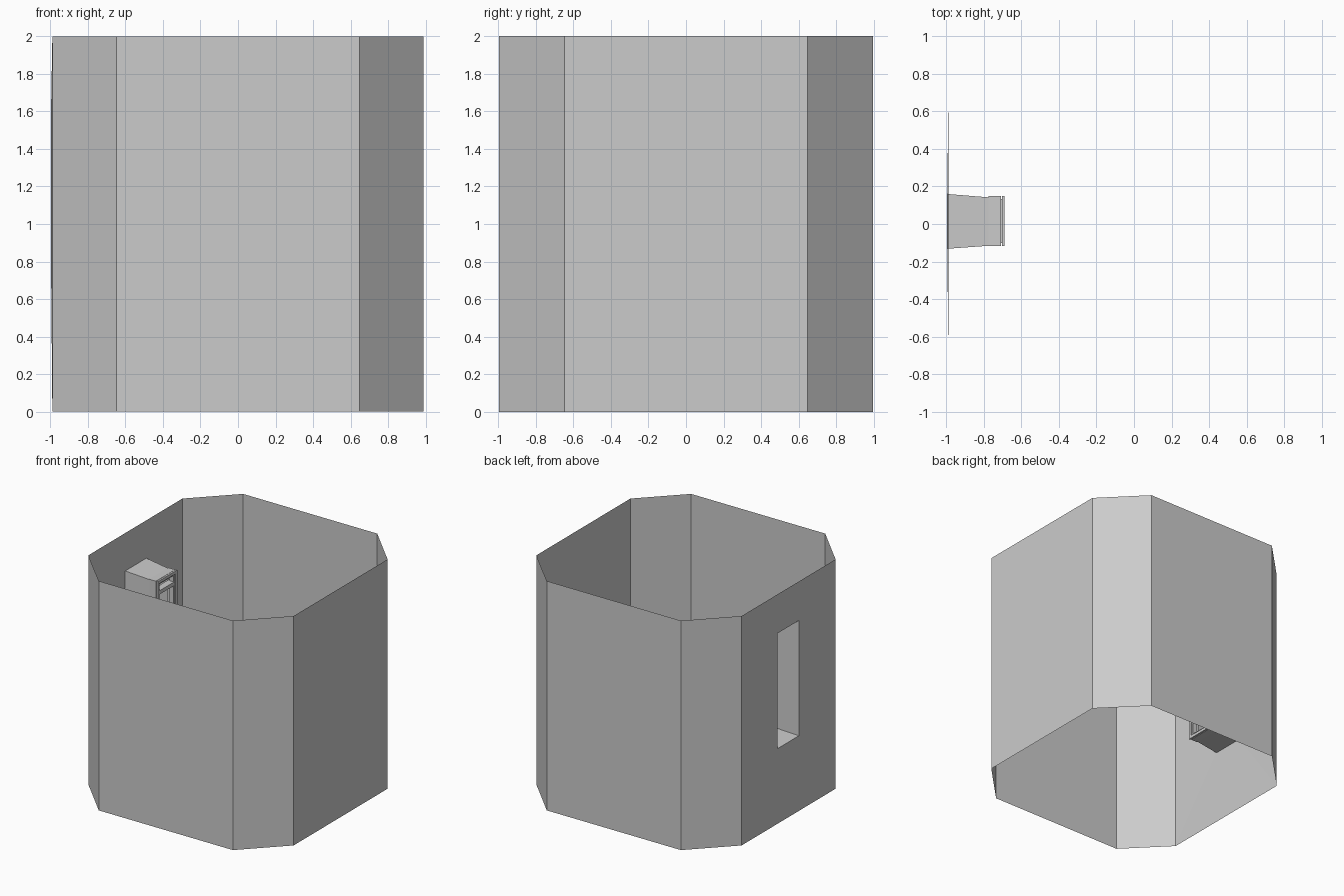
import bpy, bmesh

if "Cube" in bpy.data.objects:
    bpy.data.objects.remove(bpy.data.objects["Cube"])

X, Y, C = 0.99, 0.994, 0.647   # half extents and start of the corner chamfers


def make_object(name, bm):
    mesh = bpy.data.meshes.new(name)
    bm.to_mesh(mesh)
    bm.free()
    ob = bpy.data.objects.new(name, mesh)
    bpy.context.collection.objects.link(ob)
    return ob


def rect_loop(bm, x, y0, y1, z0, z1):
    return [bm.verts.new((x, y, z)) for y, z in ((y0, z0), (y1, z0), (y1, z1), (y0, z1))]


def bridge(bm, a, b):
    n = len(a)
    for i in range(n):
        j = (i + 1) % n
        bm.faces.new((a[i], a[j], b[j], b[i]))


# Single-skin tower walls, open above and below; left side is built separately
bm = bmesh.new()
outline = [(-X, -C), (-C, -Y), (C, -Y), (X, -C), (X, C), (C, Y), (-C, Y), (-X, C)]
low = [bm.verts.new((x, y, 0)) for x, y in outline]
high = [bm.verts.new((x, y, 2)) for x, y in outline]
for i in range(7):
    bm.faces.new((low[i], low[i + 1], high[i + 1], high[i]))
make_object("tower_walls", bm)

# Left wall with a window hole and a tapering reveal behind it
bm = bmesh.new()
edge = rect_loop(bm, -X, -C, C, 0, 2)
hole = rect_loop(bm, -0.996, -0.132, 0.16, 0.66, 1.665)
inner = rect_loop(bm, -0.76, -0.115, 0.141, 0.68, 1.642)
bridge(bm, edge, hole)
bridge(bm, hole, inner)
make_object("window_wall", bm)


def box(name, x0, x1, y0, y1, z0, z1):
    bm = bmesh.new()
    a = rect_loop(bm, x0, y0, y1, z0, z1)
    b = rect_loop(bm, x1, y0, y1, z0, z1)
    bridge(bm, a, b)
    bm.faces.new(a[::-1])
    bm.faces.new(b)
    bmesh.ops.recalc_face_normals(bm, faces=bm.faces)
    return make_object(name, bm)


def ring(name, x0, x1, y0, y1, z0, z1, t):
    bm = bmesh.new()
    loops = [rect_loop(bm, x, y0 + d, y1 - d, z0 + d, z1 - d)
             for x, d in ((x0, 0), (x1, 0), (x1, t), (x0, t))]
    for i in range(4):
        bridge(bm, loops[i], loops[(i + 1) % 4])
    bmesh.ops.recalc_face_normals(bm, faces=bm.faces)
    return make_object(name, bm)


# Window casing, its front lip, and glazing bars
ring("window_casing", -0.775, -0.71, -0.116, 0.148, 0.672, 1.646, 0.018)
ring("window_lip", -0.705, -0.69, -0.118, 0.15, 0.67, 1.648, 0.025)
ring("window_sash", -0.74, -0.70, -0.1, 0.132, 0.688, 1.63, 0.02)
for i, z in enumerate((1.54, 1.26, 0.98)):
    box(f"glazing_bar_{i + 1}", -0.755, -0.695, -0.1, 0.132, z - 0.016, z + 0.016)
